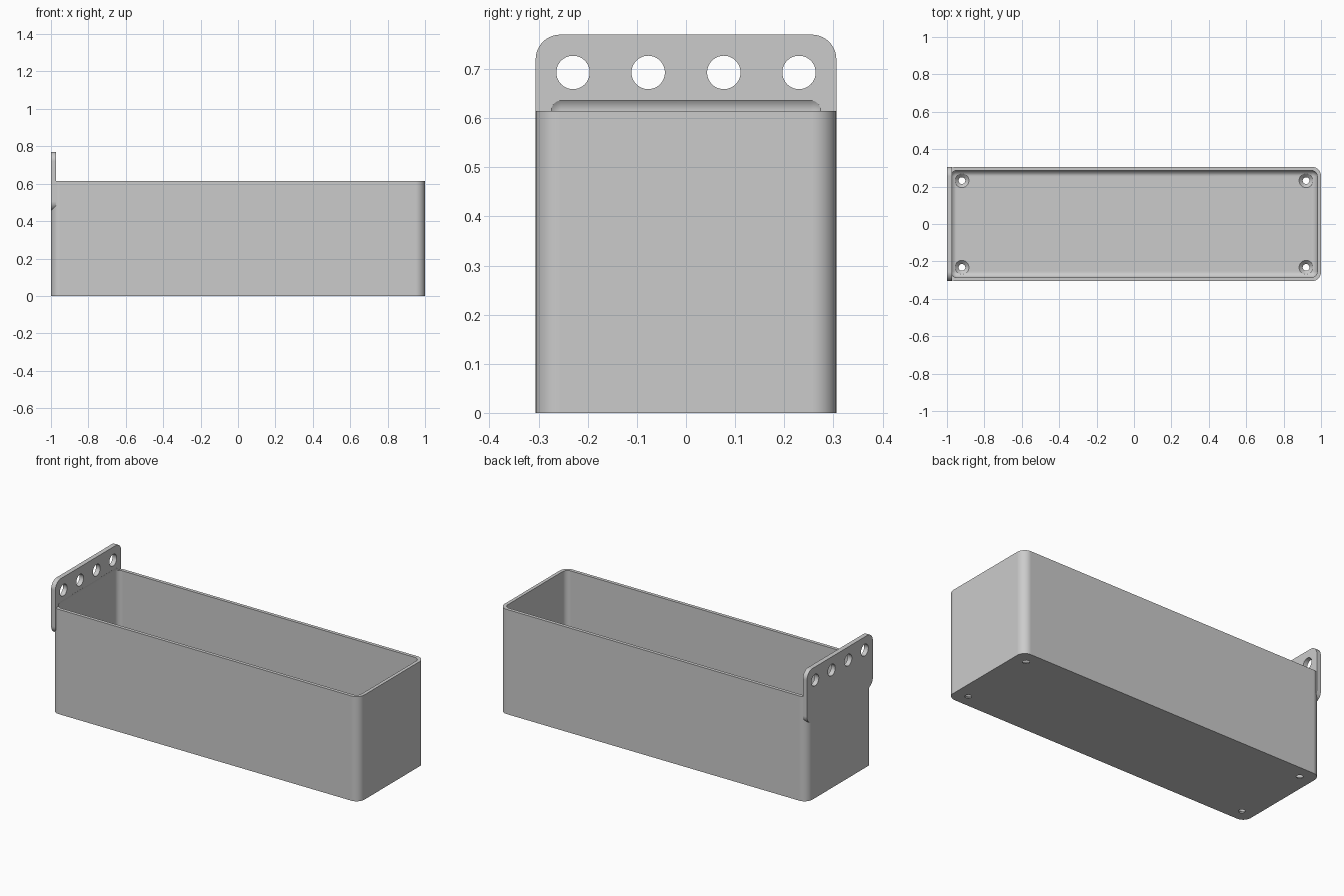
import bpy, bmesh, math
from mathutils import Matrix

if "Cube" in bpy.data.objects:
    bpy.data.objects.remove(bpy.data.objects["Cube"], do_unlink=True)

HALF_Y, RIM, WALL, CORNER = 0.306, 0.615, 0.02, 0.05
PLATE_X = -0.973

grey = bpy.data.materials.new("grey plastic")
grey.use_nodes = True
colour = (0.6, 0.6, 0.6, 1)
grey.diffuse_color = colour
grey.node_tree.nodes["Principled BSDF"].inputs["Base Color"].default_value = colour


def finish(name, bm):
    bmesh.ops.recalc_face_normals(bm, faces=bm.faces)
    mesh = bpy.data.meshes.new(name)
    bm.to_mesh(mesh)
    bm.free()
    mesh.materials.append(grey)
    ob = bpy.data.objects.new(name, mesh)
    bpy.context.collection.objects.link(ob)
    return ob


def rounded_box(name, low, high, radius, axis=None):
    """Box with all edges rounded, or only those parallel to one axis."""
    bm = bmesh.new()
    bmesh.ops.create_cube(bm, size=1)
    for v in bm.verts:
        for i in range(3):
            v.co[i] = high[i] if v.co[i] > 0 else low[i]
    edges = [e for e in bm.edges if axis is None or
             abs((e.verts[0].co - e.verts[1].co).normalized()[axis]) > 0.9]
    bmesh.ops.bevel(bm, geom=edges, offset=radius, segments=10, profile=0.5,
                    affect='EDGES', clamp_overlap=True)
    return finish(name, bm)


def cone(name, start, r1, r2, length, axis='Z'):
    """Cone or cylinder running from start along an axis."""
    bm = bmesh.new()
    turn = Matrix.Rotation(math.pi / 2, 4, 'Y') if axis == 'X' else Matrix()
    move = Matrix.Translation(start) @ turn @ Matrix.Translation((0, 0, length / 2))
    bmesh.ops.create_cone(bm, cap_ends=True, segments=48, radius1=r1, radius2=r2,
                          depth=length, matrix=move)
    return finish(name, bm)


def combine(target, other, operation):
    mod = target.modifiers.new(operation.lower(), 'BOOLEAN')
    mod.operation, mod.solver, mod.object = operation, 'EXACT', other
    bpy.context.view_layer.objects.active = target
    bpy.ops.object.modifier_apply(modifier=mod.name)
    bpy.data.objects.remove(other, do_unlink=True)


# Outer shell with rounded upright corners, joined to the hanging plate
tray = rounded_box("storage_bin", (-1, -HALF_Y, 0), (1, HALF_Y, RIM), CORNER, axis=2)
plate = rounded_box("mounting_plate", (-1, -HALF_Y, 0.455), (PLATE_X, HALF_Y, 0.77),
                    CORNER, axis=0)
combine(tray, plate, 'UNION')

# Cavity, whose rounded top also hollows the foot of the plate
cavity = rounded_box("cavity_cutter", (-1 + WALL, WALL - HALF_Y, WALL),
                     (1 - WALL, HALF_Y - WALL, 0.648), 0.032)
combine(tray, cavity, 'DIFFERENCE')

# Four hanging holes through the plate
for y in (-0.23, -0.077, 0.077, 0.23):
    combine(tray, cone("hanging_cutter", (-1.1, y, 0.693), 0.034, 0.034, 0.2, 'X'),
            'DIFFERENCE')

# Countersunk screw holes in the floor corners
for x in (-0.92, 0.92):
    for y in (-0.232, 0.232):
        combine(tray, cone("sink_cutter", (x, y, -0.002), 0.016, 0.038, 0.022),
                'DIFFERENCE')
        combine(tray, cone("head_cutter", (x, y, 0.0195), 0.038, 0.038, 0.04),
                'DIFFERENCE')

# Smooth rounded corners, crisp edges
bpy.ops.object.select_all(action='DESELECT')
tray.select_set(True)
bpy.context.view_layer.objects.active = tray
bpy.ops.object.shade_smooth_by_angle(angle=math.radians(30))
normals = tray.modifiers.new("flat_faces", 'WEIGHTED_NORMAL')
normals.keep_sharp = True
